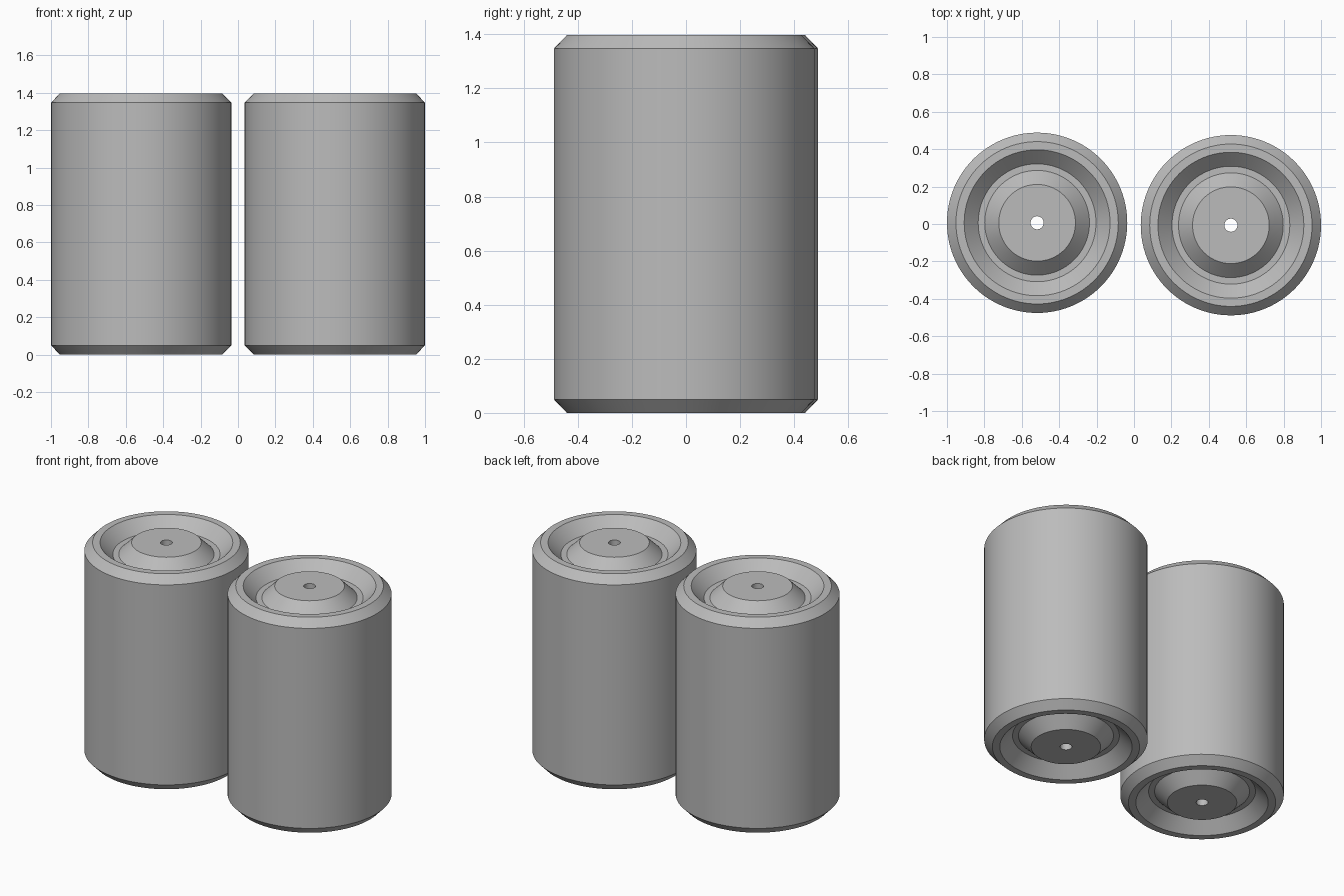
import bpy, bmesh, math

if "Cube" in bpy.data.objects:
    bpy.data.objects.remove(bpy.data.objects["Cube"])

SEGMENTS = 96
HEIGHT = 1.397

grey = bpy.data.materials.new("plain grey")
grey.diffuse_color = (0.5, 0.5, 0.5, 1)
grey.use_nodes = True
grey.node_tree.nodes["Principled BSDF"].inputs["Base Color"].default_value = grey.diffuse_color

# Upper half of the section (radius, z): bore, raised hub, groove, rim, chamfer
upper = [(0.035, HEIGHT), (0.205, HEIGHT), (0.28, HEIGHT - 0.075),
         (0.315, HEIGHT - 0.075), (0.39, HEIGHT), (0.434, HEIGHT),
         (0.482, HEIGHT - 0.05)]
# The lower end mirrors the upper end
section = upper + [(r, HEIGHT - z) for r, z in reversed(upper)]


def roller(name, x, y):
    """Revolve the closed section around the vertical axis."""
    bm = bmesh.new()
    rings = []
    for i in range(SEGMENTS):
        a = 2 * math.pi * i / SEGMENTS
        rings.append([bm.verts.new((r * math.cos(a), r * math.sin(a), z))
                      for r, z in section])
    n = len(section)
    for i in range(SEGMENTS):
        here, there = rings[i], rings[(i + 1) % SEGMENTS]
        for j in range(n):
            k = (j + 1) % n
            bm.faces.new((here[j], here[k], there[k], there[j]))
    bmesh.ops.recalc_face_normals(bm, faces=bm.faces)
    mesh = bpy.data.meshes.new(name)
    bm.to_mesh(mesh)
    bm.free()
    mesh.materials.append(grey)
    obj = bpy.data.objects.new(name, mesh)
    bpy.context.collection.objects.link(obj)
    obj.location = (x, y, 0)
    # Round walls smooth, section corners sharp
    bpy.ops.object.select_all(action='DESELECT')
    obj.select_set(True)
    bpy.context.view_layer.objects.active = obj
    bpy.ops.object.shade_smooth_by_angle(angle=math.radians(30))


# Pair of rollers, slightly offset in depth
roller("left_roller", -0.518, 0.0065)
roller("right_roller", 0.518, -0.0065)
